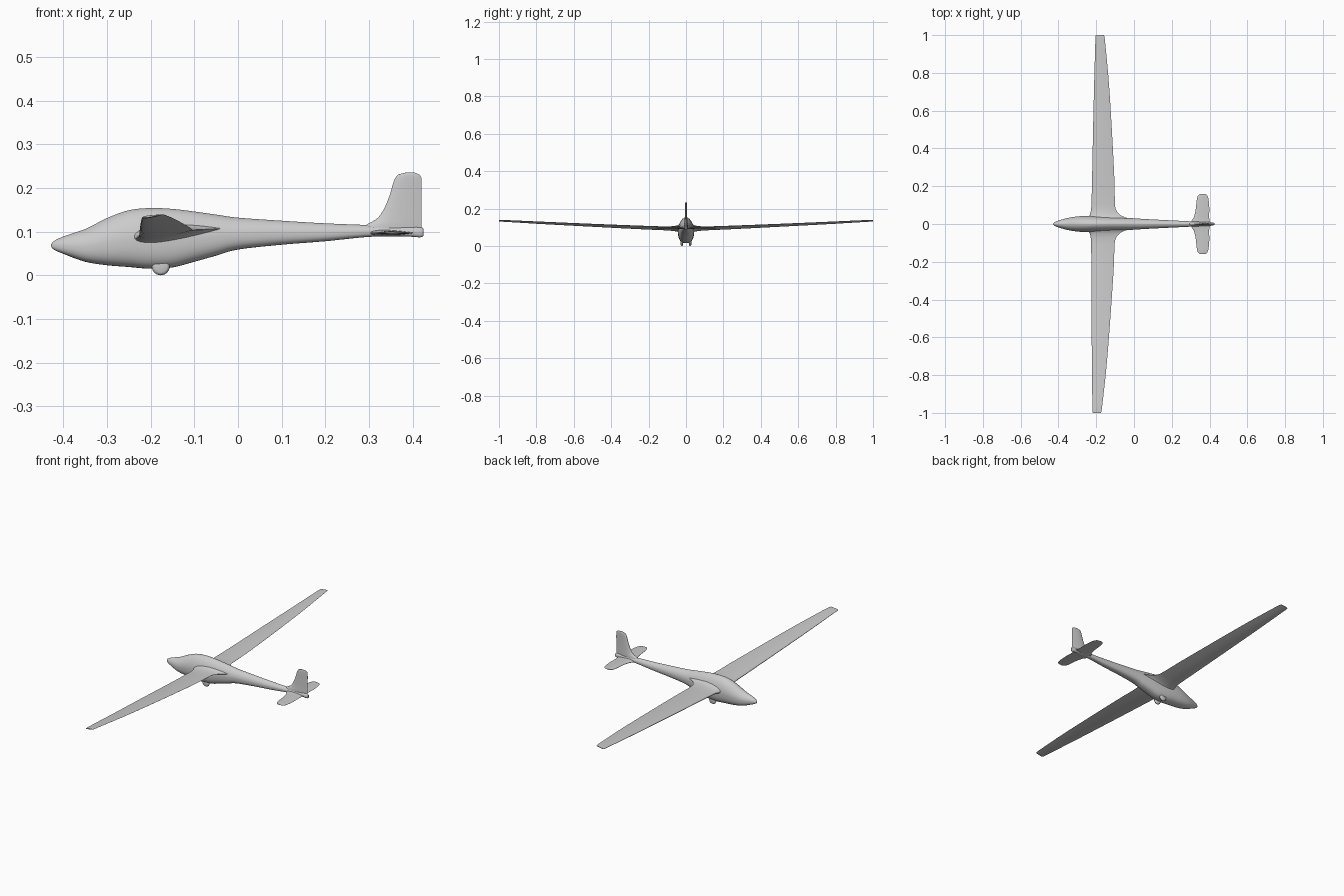
import bpy, bmesh, math

if "Cube" in bpy.data.objects:
    bpy.data.objects.remove(bpy.data.objects["Cube"])

def smooth_rows(rows, steps):
    """Catmull-Rom interpolation through rows of section values."""
    out = []
    n = len(rows)
    for i in range(n - 1):
        p0, p1, p2, p3 = rows[max(i - 1, 0)], rows[i], rows[i + 1], rows[min(i + 2, n - 1)]
        for k in range(steps):
            t = k / steps
            out.append([0.5 * (2 * b + (c - a) * t + (2 * a - 5 * b + 4 * c - d) * t * t
                               + (3 * b - a - 3 * c + d) * t ** 3)
                        for a, b, c, d in zip(p0, p1, p2, p3)])
    out.append(list(rows[-1]))
    return out

def finish(name, bm, angle=40):
    bmesh.ops.recalc_face_normals(bm, faces=bm.faces)
    me = bpy.data.meshes.new(name)
    bm.to_mesh(me)
    bm.free()
    ob = bpy.data.objects.new(name, me)
    bpy.context.collection.objects.link(ob)
    bpy.context.view_layer.objects.active = ob
    ob.select_set(True)
    bpy.ops.object.shade_smooth_by_angle(angle=math.radians(angle))
    ob.select_set(False)
    return ob

def loft(name, rings):
    bm = bmesh.new()
    vs = [[bm.verts.new(p) for p in r] for r in rings]
    n = len(vs[0])
    for a, b in zip(vs, vs[1:]):
        for j in range(n):
            bm.faces.new((a[j], a[(j + 1) % n], b[(j + 1) % n], b[j]))
    bm.faces.new(vs[0])
    bm.faces.new(vs[-1])
    return finish(name, bm)

def body_ring(x, zb, zt, w, n=40):
    # squarer belly, narrower crown
    zc = zb + 0.48 * (zt - zb)
    ring = []
    for j in range(n):
        a = 2 * math.pi * j / n
        c, s = math.cos(a), math.sin(a)
        e = 2 / 1.8 if s > 0 else 2 / 2.6
        y = math.copysign(abs(c) ** e, c) * w
        h = (zt - zc) if s > 0 else (zc - zb)
        ring.append((x, y, zc + math.copysign(abs(s) ** e, s) * h))
    return ring

def foil(name, rows, place, steps=5, n=28):
    """Rows: span, leading x, trailing x, leading height, trailing height, thickness."""
    rings = []
    for s, le, te, hl, ht, th in smooth_rows(rows, steps):
        ring = []
        for j in range(n):
            a = 2 * math.pi * (j + 0.5) / n
            u = (1 - math.cos(a)) / 2
            half = th * 5 * (0.2969 * math.sqrt(u) - 0.126 * u - 0.3516 * u * u
                             + 0.2843 * u ** 3 - 0.1015 * u ** 4)
            ring.append(place(le + (te - le) * u, s,
                              hl + (ht - hl) * u + math.copysign(half, math.sin(a))))
        rings.append(ring)
    return loft(name, rings)

# Fuselage: x, bottom, top, half width
body = [(-.428, .066, .071, .002), (-.422, .059, .078, .008), (-.40, .049, .089, .018),
        (-.35, .031, .106, .032), (-.30, .023, .131, .040), (-.25, .019, .149, .043),
        (-.20, .015, .154, .043), (-.15, .018, .152, .041), (-.10, .031, .146, .038),
        (-.05, .045, .139, .034), (0, .059, .132, .030), (.10, .070, .125, .024),
        (.20, .078, .119, .019), (.30, .088, .115, .014), (.38, .089, .112, .011),
        (.417, .087, .110, .008), (.425, .090, .107, .004)]
loft("fuselage", [body_ring(*r) for r in smooth_rows(body, 5)])

# Wings with flared roots and slight dihedral
wing = [(0, -.25, -.02, .088, .108, .056), (.03, -.245, -.04, .088, .107, .046),
        (.05, -.234, -.075, .088, .105, .030), (.08, -.228, -.097, .088, .104, .020),
        (.13, -.226, -.102, .090, .104, .017), (.25, -.224, -.106, .095, .108, .016),
        (.50, -.221, -.121, .107, .118, .013), (.75, -.217, -.139, .119, .129, .010),
        (.95, -.213, -.159, .130, .138, .007), (.99, -.212, -.164, .132, .139, .006),
        (1.0, -.209, -.168, .133, .139, .004)]
for side, label in ((1, "left"), (-1, "right")):
    foil("wing_" + label, wing,
         lambda x, s, h, k=side: (x + 0.008 * k * s, k * s, h))

# Tailplane halves with rounded tips
tail = [(0, .300, .405, .097, .097, .016), (.02, .306, .400, .097, .097, .012),
        (.04, .318, .398, .097, .097, .010), (.08, .327, .399, .097, .097, .009),
        (.12, .331, .396, .097, .097, .008), (.145, .336, .391, .097, .097, .007),
        (.157, .346, .381, .097, .097, .005), (.16, .357, .370, .097, .097, .002)]
for side, label in ((1, "left"), (-1, "right")):
    foil("tailplane_" + label, tail, lambda x, s, h, k=side: (x, k * s, h))

# Fin, swept into the boom
fin = [(.095, .27, .420, 0, 0, .022), (.115, .293, .421, 0, 0, .020),
       (.13, .318, .421, 0, 0, .016), (.15, .333, .421, 0, 0, .013),
       (.18, .346, .421, 0, 0, .011), (.21, .355, .421, 0, 0, .010),
       (.224, .361, .420, 0, 0, .009), (.231, .368, .415, 0, 0, .007),
       (.235, .383, .405, 0, 0, .003)]
foil("tail_fin", fin, lambda x, s, h: (x, h, s))

# Pair of small landing wheels under the belly
prof = [(.001, -.007), (.014, -.007), (.018, -.005), (.0205, 0), (.018, .005),
        (.014, .007), (.001, .007)]
for side, label in ((1, "left"), (-1, "right")):
    loft("wheel_" + label,
         [[(-.177 + r * math.cos(2 * math.pi * j / 28), side * .022 + y,
            .0205 + r * math.sin(2 * math.pi * j / 28)) for j in range(28)] for r, y in prof])
